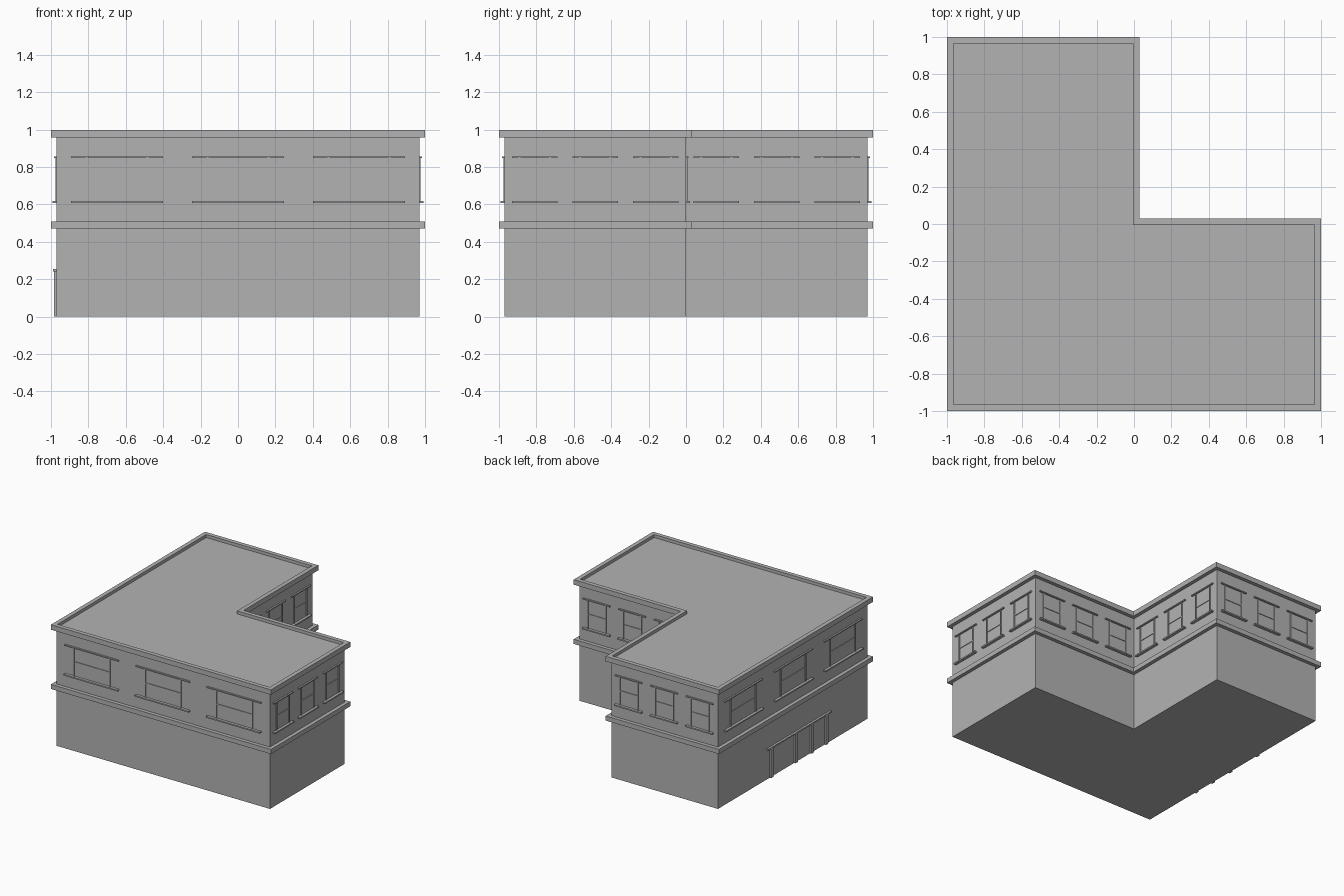
import bpy
import bmesh
from mathutils import Vector, Matrix

cube = bpy.data.objects.get("Cube")
if cube:
    bpy.data.objects.remove(cube)

grey = bpy.data.materials.new("plain_grey")
grey.use_nodes = True
grey.diffuse_color = (0.45, 0.45, 0.45, 1)
grey.node_tree.nodes["Principled BSDF"].inputs["Base Color"].default_value = grey.diffuse_color

SIZE = 0.97


def footprint(grow):
    """Corners of the L-shaped plan, anticlockwise, pushed outward by grow."""
    far, notch = SIZE + grow, grow
    return [(-far, -far), (far, -far), (far, notch),
            (notch, notch), (notch, far), (-far, far)]


def finish(bm, name):
    mesh = bpy.data.meshes.new(name)
    bm.to_mesh(mesh)
    bm.free()
    mesh.materials.append(grey)
    obj = bpy.data.objects.new(name, mesh)
    bpy.context.collection.objects.link(obj)
    return obj


def slab(name, grow, low, high, rim=0, sink=0):
    """L-shaped block, with an optional raised rim around a sunken top."""
    bm = bmesh.new()
    base = bm.faces.new([bm.verts.new((x, y, low)) for x, y in footprint(grow)])
    parts = bmesh.ops.extrude_face_region(bm, geom=[base], use_keep_orig=True)["geom"]
    top_verts = [v for v in parts if isinstance(v, bmesh.types.BMVert)]
    bmesh.ops.translate(bm, verts=top_verts, vec=(0, 0, high - low))
    bmesh.ops.recalc_face_normals(bm, faces=bm.faces)
    if rim:
        top = max(bm.faces, key=lambda f: f.calc_center_median().z)
        bmesh.ops.inset_individual(bm, faces=[top], thickness=rim, use_even_offset=True)
        inner = [v for v in top.verts]
        old_top = top
        ring = bmesh.ops.extrude_discrete_faces(bm, faces=[old_top])["faces"]
        bmesh.ops.translate(bm, verts=ring[0].verts, vec=(0, 0, -sink))
    return finish(bm, name)


def add_bar(bm, wall, along, z, width, height, depth):
    """Box fixed to a wall, centred at (along, z), standing out by depth."""
    middle, run, out = wall
    buried = 0.005
    centre = middle + run * along + out * (depth - buried) / 2
    centre.z = z
    frame = Matrix((run, out, (0, 0, 1))).transposed().to_4x4()
    scale = Matrix.Diagonal((width, depth + buried, height, 1))
    bmesh.ops.create_cube(bm, size=1, matrix=Matrix.Translation(centre) @ frame @ scale)


def add_window(bm, wall, along, stretch):
    jamb = 0.163 * stretch
    for side in (-jamb, jamb):
        add_bar(bm, wall, along + side, 0.732, 0.009, 0.24, 0.007)
    add_bar(bm, wall, along, 0.732, 2 * jamb, 0.009, 0.005)
    add_bar(bm, wall, along, 0.852, 0.49 * stretch, 0.009, 0.013)
    add_bar(bm, wall, along, 0.612, 0.49 * stretch, 0.011, 0.022)


# Main masses
slab("walls", 0, 0, 0.965)
slab("floor_band", 0.03, 0.47, 0.508)
slab("roof_cornice", 0.03, 0.957, 0.998, rim=0.035, sink=0.025)

# Three windows on every upper wall, stretched to suit its length
names = ["front", "left_wing_end", "notch_rear", "notch_side", "rear_wing_end", "right_side"]
corners = [Vector((x, y, 0)) for x, y in footprint(0)]
for i, name in enumerate(names):
    start, end = corners[i], corners[(i + 1) % len(corners)]
    length = (end - start).length
    run = (end - start).normalized()
    wall = ((start + end) / 2, run, Vector((run.y, -run.x, 0)))
    bm = bmesh.new()
    for k in (-1, 0, 1):
        add_window(bm, wall, k * length / 3, length / (2 * SIZE))
    finish(bm, name + "_windows")

# Ground-floor entrance on the last wall: posts under one lintel
bm = bmesh.new()
for along in (-0.285, 0.035, 0.24, 0.43):
    add_bar(bm, wall, along, 0.122, 0.03, 0.244, 0.013)
add_bar(bm, wall, 0.07, 0.248, 0.82, 0.012, 0.018)
finish(bm, "entrance_frame")
